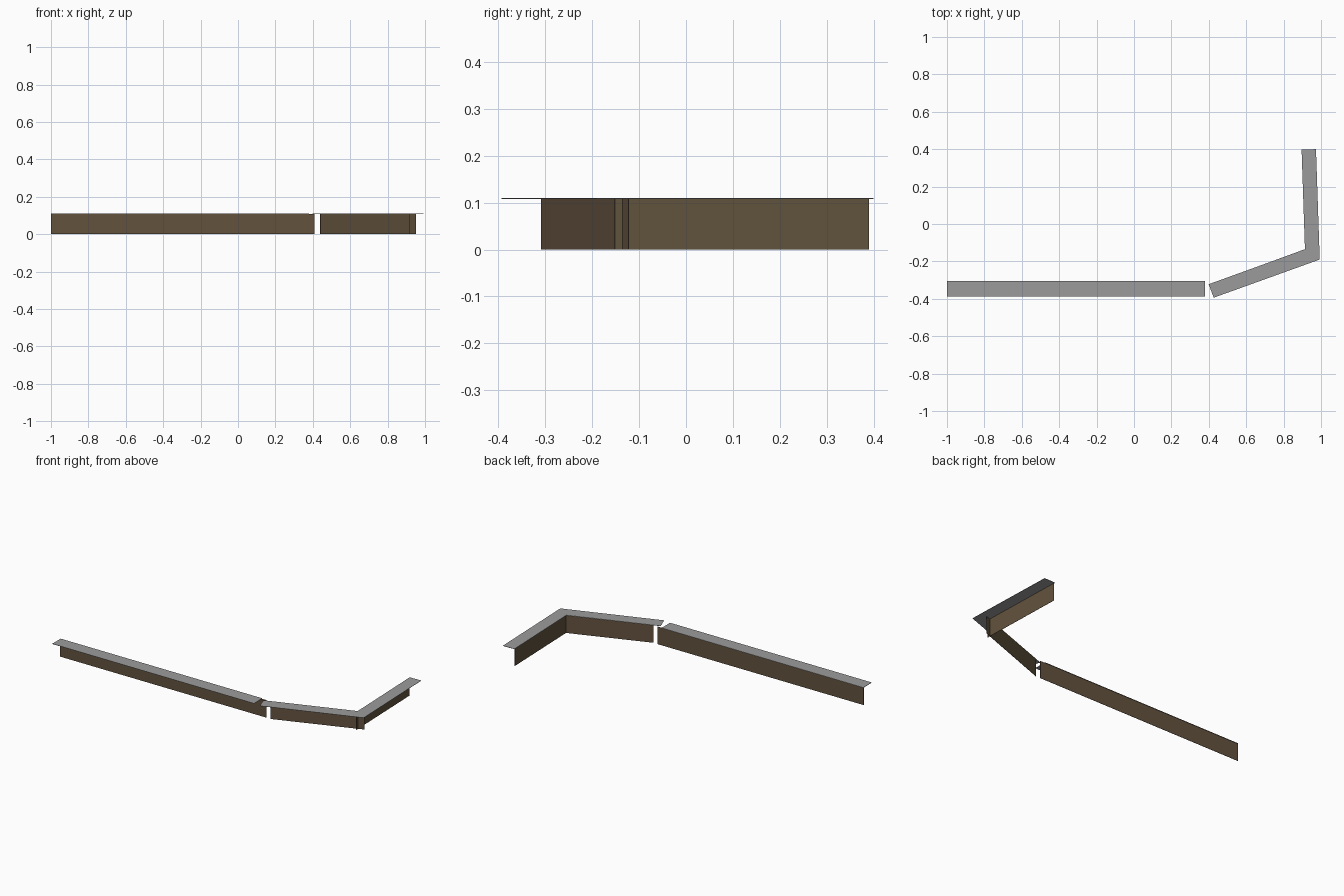
import bpy
import bmesh
from mathutils import Vector

if "Cube" in bpy.data.objects:
    bpy.data.objects.remove(bpy.data.objects["Cube"])

WALL_H = 0.108   # wall height
T = 0.0015       # sheet thickness


def material(name, rgb):
    m = bpy.data.materials.new(name)
    m.diffuse_color = (*rgb, 1.0)
    m.use_nodes = True
    m.node_tree.nodes["Principled BSDF"].inputs["Base Color"].default_value = m.diffuse_color
    return m


brown = material("earth_brown", (0.122, 0.085, 0.047))
grey = material("cap_grey", (0.33, 0.33, 0.33))


def prism(name, outline, z0, z1, mat):
    """Extrude a plan outline from z0 up to z1."""
    bm = bmesh.new()
    face = bm.faces.new([bm.verts.new((x, y, z0)) for x, y in outline])
    ext = bmesh.ops.extrude_face_region(bm, geom=[face])
    for v in ext["geom"]:
        if isinstance(v, bmesh.types.BMVert):
            v.co.z = z1
    bmesh.ops.recalc_face_normals(bm, faces=bm.faces)
    mesh = bpy.data.meshes.new(name)
    bm.to_mesh(mesh)
    bm.free()
    mesh.materials.append(mat)
    bpy.context.collection.objects.link(bpy.data.objects.new(name, mesh))


def wall(name, a, b):
    """Thin upright sheet between two plan points."""
    a, b = Vector(a), Vector(b)
    d = (b - a).normalized()
    n = Vector((-d.y, d.x)) * T / 2
    prism(name, [a - n, b - n, b + n, a + n], 0, WALL_H, brown)


# Upright walls under the inner edge of each cap; the last two cross at the corner
wall("long_wall", (-1, -0.308), (0.41, -0.308))
wall("angled_wall", (0.44, -0.309), (0.951, -0.122))
wall("end_wall", (0.916, -0.152), (0.899, 0.39))

# Flat caps: a straight strip and a mitred bent strip
prism("long_cap", [(-1, -0.387), (0.38, -0.387), (0.38, -0.304), (-1, -0.304)],
      WALL_H, WALL_H + T, grey)
prism("bent_cap", [(0.426, -0.394), (0.993, -0.190), (0.973, 0.400),
                   (0.896, 0.398), (0.914, -0.136), (0.399, -0.322)],
      WALL_H, WALL_H + T, grey)
